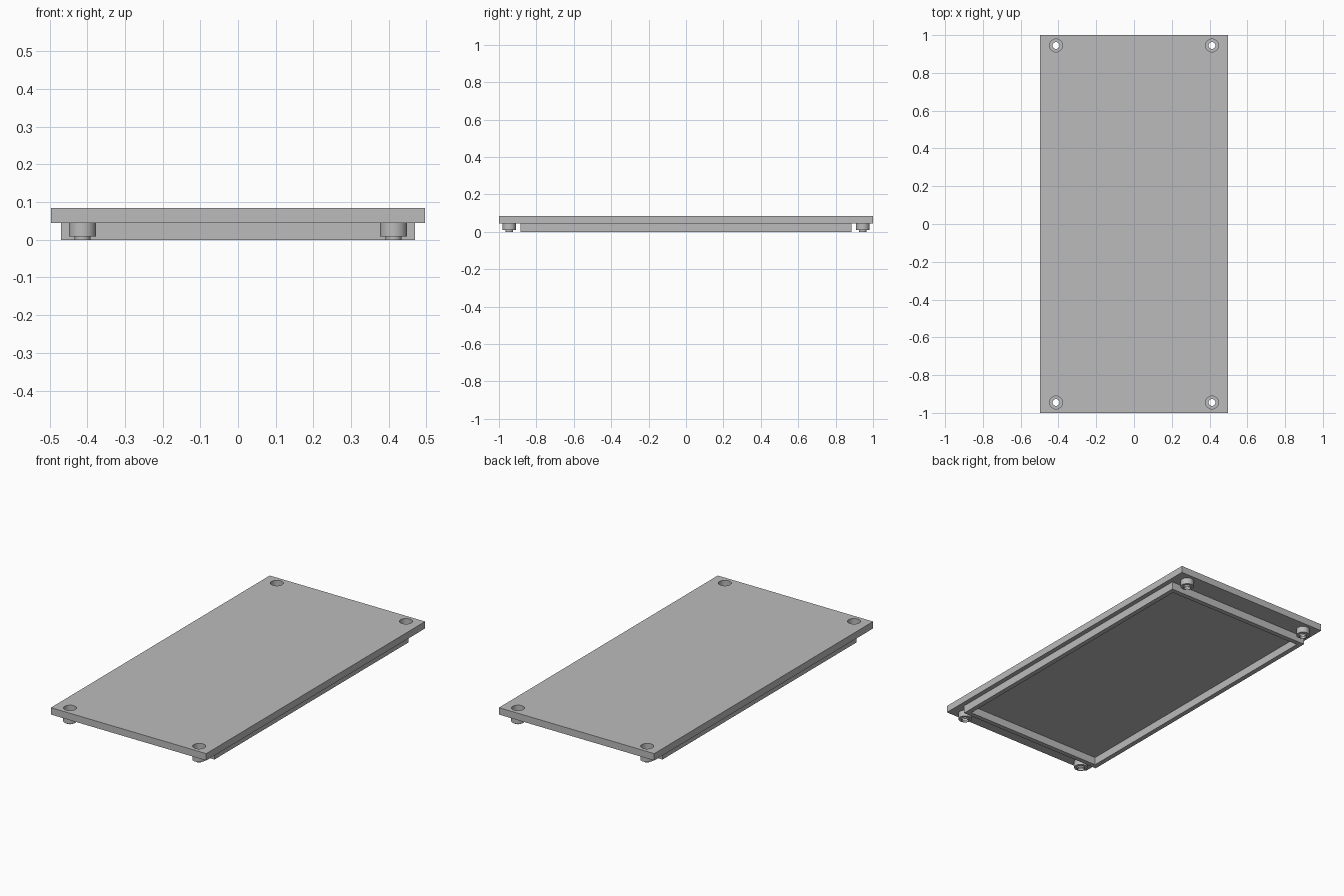
import bpy, bmesh, math

if "Cube" in bpy.data.objects:
    bpy.data.objects.remove(bpy.data.objects["Cube"], do_unlink=True)

grey = bpy.data.materials.new("plain grey")
grey.use_nodes = True
colour = (0.5, 0.5, 0.5, 1)
grey.diffuse_color = colour
grey.node_tree.nodes["Principled BSDF"].inputs["Base Color"].default_value = colour

HALF_X, HALF_Y = 0.497, 1.0
UNDER, TOP = 0.045, 0.085
BOLT_X, BOLT_Y = 0.413, 0.945
BORE = 0.034
SIDES = 32


def add_object(name, bm):
    bmesh.ops.recalc_face_normals(bm, faces=bm.faces)
    mesh = bpy.data.meshes.new(name)
    bm.to_mesh(mesh)
    bm.free()
    obj = bpy.data.objects.new(name, mesh)
    bpy.context.collection.objects.link(obj)
    mesh.materials.append(grey)
    return obj


def box(name, hx, hy, z0, z1):
    bm = bmesh.new()
    bmesh.ops.create_cube(bm, size=1)
    for v in bm.verts:
        v.co = (v.co.x * 2 * hx, v.co.y * 2 * hy, z1 if v.co.z > 0 else z0)
    return add_object(name, bm)


def lathe(name, profile, x, y):
    """Spin a closed (radius, z) profile about a vertical axis."""
    bm = bmesh.new()
    rings = []
    for i in range(SIDES):
        a = math.tau * i / SIDES
        rings.append([bm.verts.new((x + r * math.cos(a), y + r * math.sin(a), z))
                      for r, z in profile])
    n = len(profile)
    for i in range(SIDES):
        a, b = rings[i], rings[(i + 1) % SIDES]
        for j in range(n):
            k = (j + 1) % n
            bm.faces.new((a[j], b[j], b[k], a[k]))
    return add_object(name, bm)


def select_only(obj):
    bpy.ops.object.select_all(action='DESELECT')
    obj.select_set(True)
    bpy.context.view_layer.objects.active = obj


# Cover plate
plate = box("cover_plate", HALF_X, HALF_Y, UNDER, TOP)

# Rectangular locating rim under the plate
RIM_X, RIM_Y, WALL = 0.47, 0.886, 0.028
bm = bmesh.new()
loops = []
for inset, z in ((0, 0), (0, UNDER), (WALL, UNDER), (WALL, 0)):
    hx, hy = RIM_X - inset, RIM_Y - inset
    loops.append([bm.verts.new((sx * hx, sy * hy, z))
                  for sx, sy in ((-1, -1), (1, -1), (1, 1), (-1, 1))])
for a, b in zip(loops, loops[1:] + loops[:1]):
    for i in range(4):
        j = (i + 1) % 4
        bm.faces.new((a[i], a[j], b[j], b[i]))
add_object("locating_rim", bm)

# Counterbored screw sockets: cup, floor and short spigot below
socket = [(0.036, UNDER), (0.036, 0.009), (0.021, 0.009), (0.021, 0.0),
          (0.018, 0.0), (0.018, 0.013), (BORE, 0.013), (BORE, UNDER)]
for side, sx in (("left", 1), ("right", -1)):
    for end, sy in (("front", -1), ("back", 1)):
        x, y = sx * BOLT_X, sy * BOLT_Y
        boss = lathe(f"{end}_{side}_screw_socket", socket, x, y)
        select_only(boss)
        bpy.ops.object.shade_smooth_by_angle(angle=math.radians(30))

        # Matching hole through the plate
        bm = bmesh.new()
        bmesh.ops.create_cone(bm, cap_ends=True, segments=SIDES, radius1=BORE,
                              radius2=BORE, depth=0.2)
        bmesh.ops.translate(bm, verts=bm.verts, vec=(x, y, UNDER))
        cutter = add_object(f"{end}_{side}_hole_cutter", bm)
        cutter.hide_render = True
        cutter.hide_set(True)
        cutter.display_type = 'WIRE'
        cut = plate.modifiers.new(f"{end}_{side}_hole", 'BOOLEAN')
        cut.operation = 'DIFFERENCE'
        cut.solver = 'EXACT'
        cut.object = cutter

select_only(plate)
bpy.ops.object.shade_smooth_by_angle(angle=math.radians(30))
